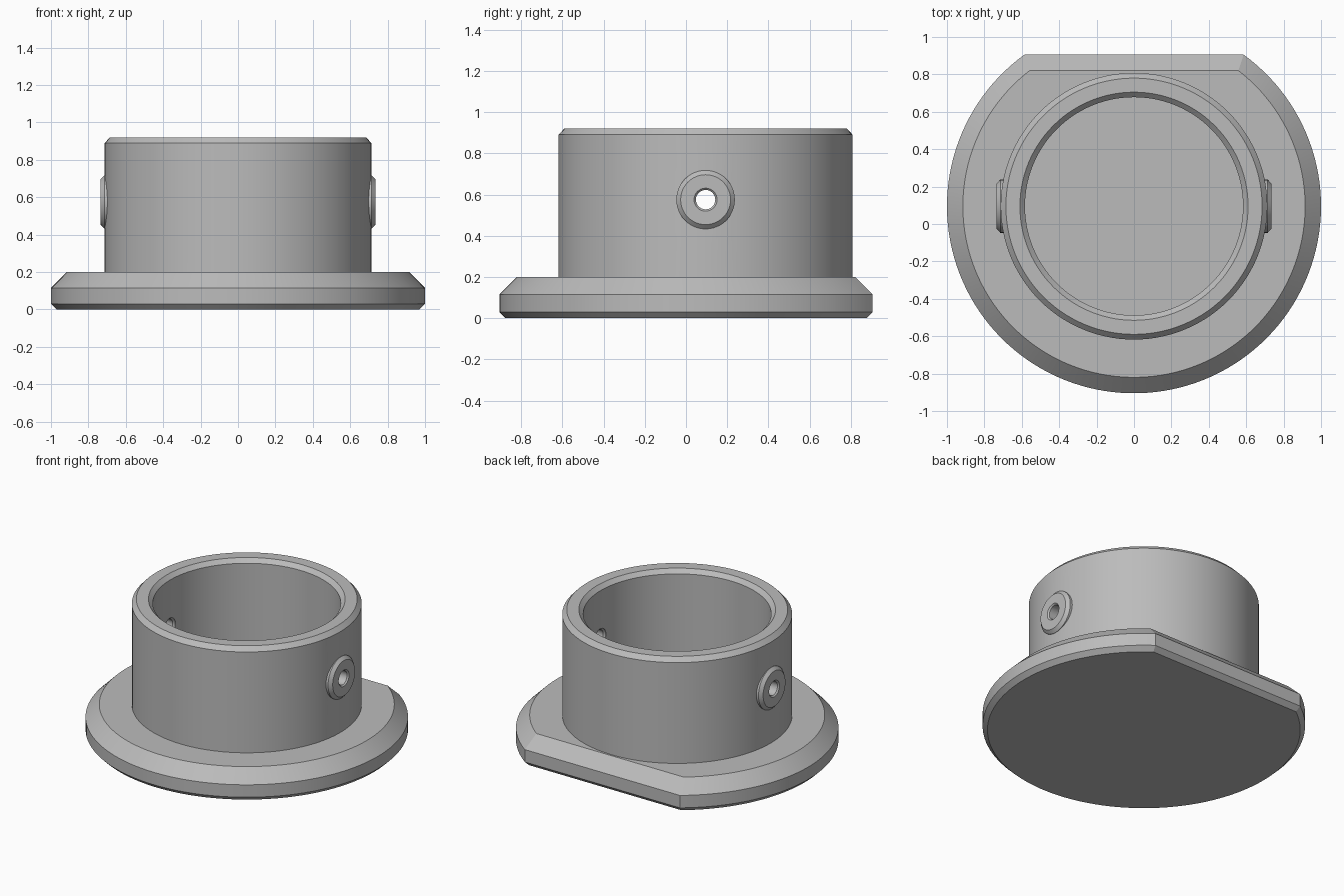
import bpy, bmesh, math
from mathutils import Matrix

cube = bpy.data.objects.get("Cube")
if cube:
    bpy.data.objects.remove(cube, do_unlink=True)

CY = 0.095          # centre line of the round parts
FIX_Z = 0.575       # height of the side bosses

grey = bpy.data.materials.new("plain grey")
grey.use_nodes = True
colour = (0.5, 0.5, 0.5, 1)
grey.diffuse_color = colour
grey.node_tree.nodes["Principled BSDF"].inputs["Base Color"].default_value = colour


def arc(r, z, n, flat=None):
    """Full circle, or a circle cut straight at y = flat."""
    if flat is None:
        angles = [2 * math.pi * i / n for i in range(n)]
    else:
        a = math.asin(flat / r)
        start, sweep = math.pi - a, math.pi + 2 * a
        angles = [start + sweep * i / (n - 1) for i in range(n)]
    return [(r * math.cos(t), r * math.sin(t), z) for t in angles]


def loft(name, loops, matrix, closed=False):
    """Skin a stack of loops; cap the ends, or join them into a ring."""
    bm = bmesh.new()
    rows = [[bm.verts.new(p) for p in loop] for loop in loops]
    n = len(rows[0])
    pairs = list(zip(rows, rows[1:]))
    if closed:
        pairs.append((rows[-1], rows[0]))
    else:
        bm.faces.new(rows[0][::-1])
        bm.faces.new(rows[-1])
    for low, high in pairs:
        for i in range(n):
            j = (i + 1) % n
            bm.faces.new((low[i], low[j], high[j], high[i]))
    bmesh.ops.recalc_face_normals(bm, faces=bm.faces)
    bm.transform(matrix)
    mesh = bpy.data.meshes.new(name)
    bm.to_mesh(mesh)
    bm.free()
    mesh.materials.append(grey)
    obj = bpy.data.objects.new(name, mesh)
    bpy.context.collection.objects.link(obj)
    return obj


def combine(target, other, operation):
    mod = target.modifiers.new(operation, 'BOOLEAN')
    mod.operation, mod.solver, mod.object = operation, 'EXACT', other
    bpy.context.view_layer.objects.active = target
    bpy.ops.object.modifier_apply(modifier=mod.name)
    bpy.data.objects.remove(other, do_unlink=True)


upright = Matrix.Translation((0, CY, 0))

# Flange with one flat side and bevelled rims
rim = [(0.03, 0), (0, 0.03), (0, 0.115), (0.085, 0.2)]
flange_collar = loft("flange_collar",
                     [arc(1 - d, z, 112, 0.81 - d) for d, z in rim], upright)

# Hollow collar with bevelled lips
wall = [(0.713, 0.1), (0.713, 0.89), (0.685, 0.92),
        (0.61, 0.92), (0.583, 0.893), (0.583, 0.1)]
collar = loft("collar", [arc(r, z, 112) for r, z in wall], upright, closed=True)
combine(flange_collar, collar, 'UNION')

# Round boss and through hole on each side
boss_profile = [(0.142, 0.64), (0.142, 0.715), (0.121, 0.735)]
hole_profile = [(0.058, 0.45), (0.058, 0.583), (0.047, 0.594),
                (0.047, 0.726), (0.058, 0.737), (0.058, 0.8)]
for side in (1, -1):
    sideways = (Matrix.Translation((0, CY, FIX_Z))
                @ Matrix.Rotation(side * math.pi / 2, 4, 'Y'))
    boss = loft("boss", [arc(r, z, 48) for r, z in boss_profile], sideways)
    combine(flange_collar, boss, 'UNION')
    hole = loft("hole", [arc(r, z, 32) for r, z in hole_profile], sideways)
    combine(flange_collar, hole, 'DIFFERENCE')

# Smooth round walls, crisp bevels
bpy.ops.object.select_all(action='DESELECT')
flange_collar.select_set(True)
bpy.context.view_layer.objects.active = flange_collar
bpy.ops.object.shade_smooth_by_angle(angle=math.radians(25))
